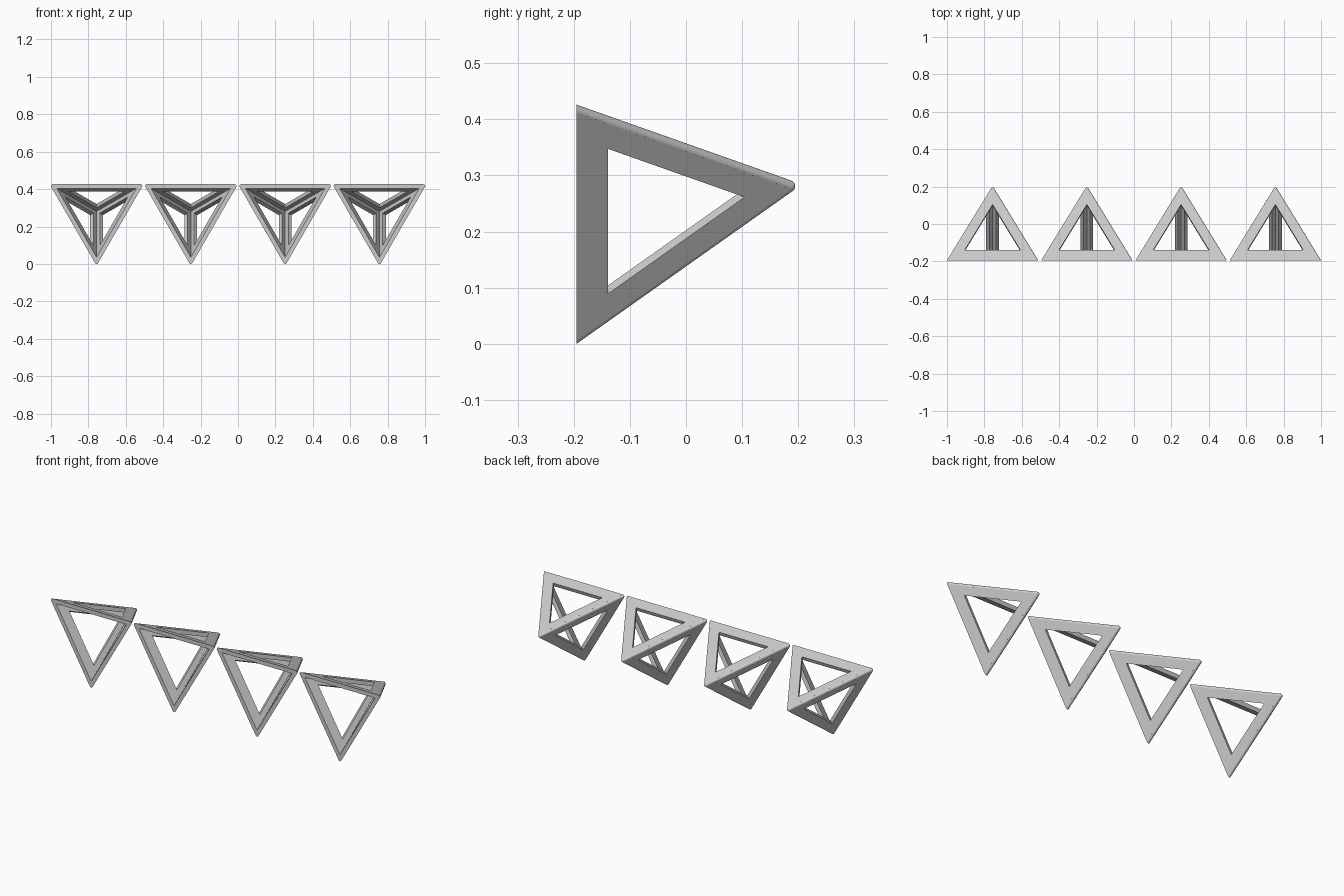
import bpy, bmesh
from math import sqrt, pi
from mathutils import Vector, Matrix

cube = bpy.data.objects.get("Cube")
if cube:
    bpy.data.objects.remove(cube)

EDGE = 0.503                     # sharp edge length of one pyramid
R = 0.0105                       # half the panel thickness
RIM = 0.059                      # width of the flat rim
FRONT = -0.195                   # plane of the open front
SPACING = 0.504
CENTRE_Z = 0.281
S = Vector((0, -sqrt(8) / 3, 1 / 3))      # down the panel, from the tip
N = Vector((0, 1 / 3, sqrt(8) / 3))       # panel normal
TIP = Vector((0, FRONT + EDGE * sqrt(2 / 3) - 3 * R, 0))

grey = bpy.data.materials.new("light_grey")
grey.use_nodes = True
colour = (0.6, 0.6, 0.6, 1)
grey.diffuse_color = colour
grey.node_tree.nodes["Principled BSDF"].inputs["Base Color"].default_value = colour


def to_mesh(bm, name):
    bmesh.ops.recalc_face_normals(bm, faces=bm.faces)
    mesh = bpy.data.meshes.new(name)
    bm.to_mesh(mesh)
    bm.free()
    mesh.materials.append(grey)
    return mesh


def panel_mesh():
    """Triangular panel with a triangular opening, cut flush at the front."""
    bm = bmesh.new()

    def triangle(start, end, height):
        half = (end - start) / sqrt(3)
        spots = [(start, 0), (end, -half), (end, half)]
        return [bm.verts.new(TIP + S * d + N * height + Vector((x, 0, 0))) for d, x in spots]

    sharp = -R * sqrt(8)
    hole_start = sharp + 2 * RIM
    hole_end = sharp + EDGE * sqrt(3) / 2 - RIM
    loops = []
    for h in (R, -R):
        rim_end = (TIP.y - FRONT + h / 3) / -S.y
        loops.append((triangle(0, rim_end, h), triangle(hole_start, hole_end, h)))
    (outer_a, hole_a), (outer_b, hole_b) = loops
    for p, q in ((outer_a, hole_a), (hole_a, hole_b), (hole_b, outer_b), (outer_b, outer_a)):
        for i in range(3):
            j = (i + 1) % 3
            bm.faces.new((p[i], p[j], q[j], q[i]))
    return to_mesh(bm, "panel")


def ridge_mesh():
    """Rounded rod along the seam of two panels, with a ball at the tip."""
    bm = bmesh.new()
    direction = Vector((0, -sqrt(2 / 3), -sqrt(1 / 3)))
    turn = direction.to_track_quat('Z', 'Y').to_matrix().to_4x4()
    place = Matrix.Translation(TIP + direction * EDGE / 2) @ turn
    bmesh.ops.create_cone(bm, cap_ends=True, segments=24, radius1=R, radius2=R,
                          depth=EDGE, matrix=place)
    cut = bmesh.ops.bisect_plane(bm, geom=bm.verts[:] + bm.edges[:] + bm.faces[:],
                                 plane_co=(0, FRONT, 0), plane_no=(0, -1, 0),
                                 clear_outer=True)
    rim = [e for e in cut["geom_cut"] if isinstance(e, bmesh.types.BMEdge)]
    bmesh.ops.holes_fill(bm, edges=rim)
    bmesh.ops.create_uvsphere(bm, u_segments=24, v_segments=12, radius=R,
                              matrix=Matrix.Translation(TIP))
    return to_mesh(bm, "ridge")


panel, ridge = panel_mesh(), ridge_mesh()
parts = []

# Four open pyramids in a row, each with three panels and three ridges
for n in range(4):
    base = Matrix.Translation(((n - 1.5) * SPACING, 0, CENTRE_Z))
    for k in range(3):
        for name, mesh in (("panel", panel), ("ridge", ridge)):
            part = bpy.data.objects.new(f"pyramid_{n + 1}_{name}_{k + 1}", mesh)
            part.matrix_world = base @ Matrix.Rotation(k * 2 * pi / 3, 4, 'Y')
            bpy.context.collection.objects.link(part)
            parts.append(part)

# Smooth the rods, keep the panel edges sharp
bpy.ops.object.select_all(action='DESELECT')
for part in parts[:2]:
    part.select_set(True)
bpy.context.view_layer.objects.active = parts[0]
bpy.ops.object.shade_smooth_by_angle(angle=pi / 6)
